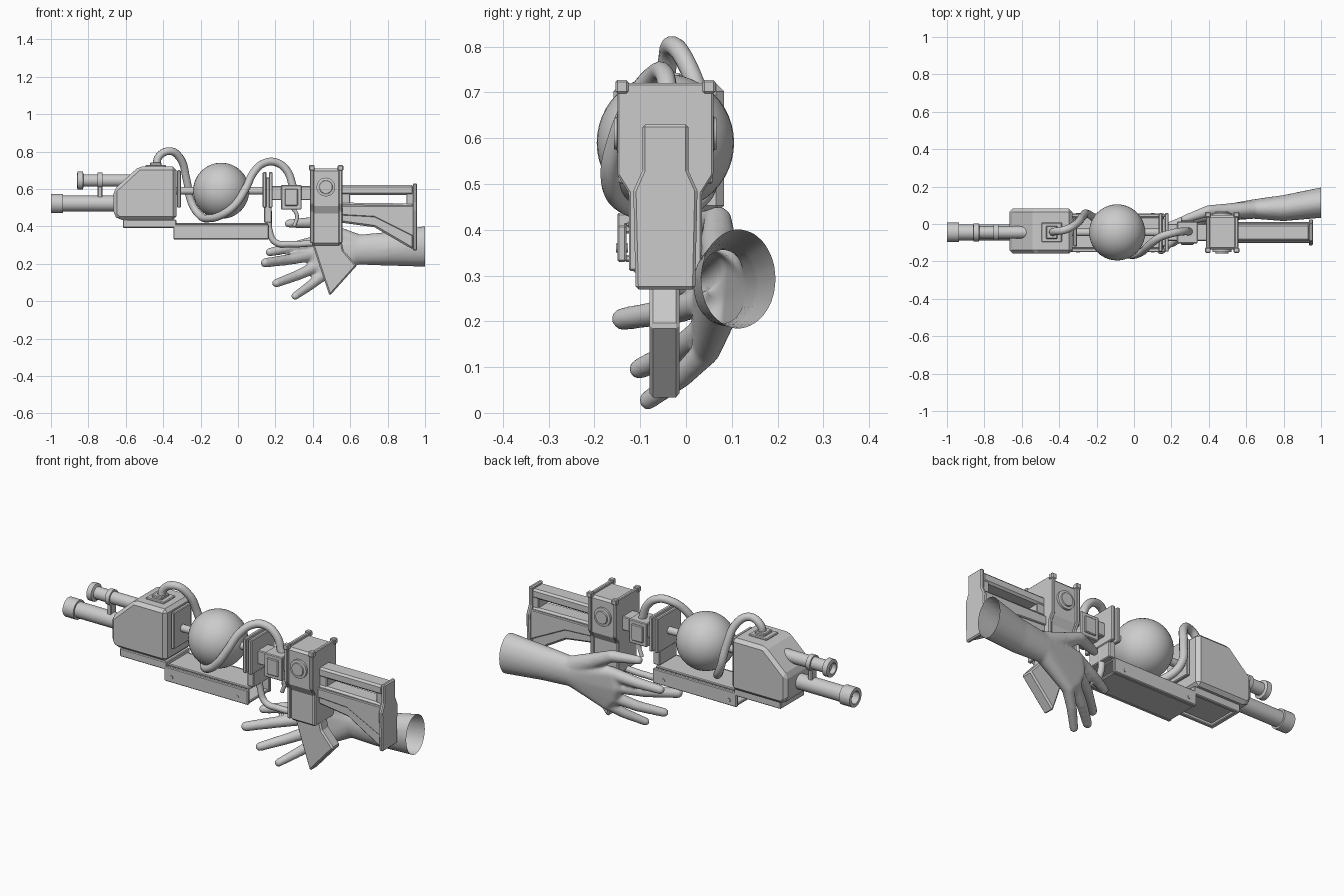
import bpy, bmesh, math
from mathutils import Vector, Matrix

if "Cube" in bpy.data.objects:
    bpy.data.objects.remove(bpy.data.objects["Cube"])

grey = bpy.data.materials.new("plain grey")
grey.diffuse_color = (0.6, 0.6, 0.6, 1)
grey.use_nodes = True
grey.node_tree.nodes["Principled BSDF"].inputs["Base Color"].default_value = grey.diffuse_color
CY = -0.045  # centre plane of the device


def finish(name, bm, bevel=0, smooth=30):
    bmesh.ops.recalc_face_normals(bm, faces=bm.faces)
    me = bpy.data.meshes.new(name)
    bm.to_mesh(me)
    bm.free()
    me.materials.append(grey)
    ob = bpy.data.objects.new(name, me)
    bpy.context.collection.objects.link(ob)
    if bevel:
        m = ob.modifiers.new("bevel", 'BEVEL')
        m.width, m.segments, m.limit_method = bevel, 1, 'ANGLE'
    if smooth:
        bpy.ops.object.select_all(action='DESELECT')
        ob.select_set(True)
        bpy.context.view_layer.objects.active = ob
        bpy.ops.object.shade_smooth_by_angle(angle=math.radians(smooth))
    return ob


def box(name, x0, x1, y0, y1, z0, z1, bevel=0.004):
    bm = bmesh.new()
    bmesh.ops.create_cube(bm, size=1)
    for v in bm.verts:
        v.co = ((x0 + x1) / 2 + v.co.x * (x1 - x0), (y0 + y1) / 2 + v.co.y * (y1 - y0),
                (z0 + z1) / 2 + v.co.z * (z1 - z0))
    return finish(name, bm, bevel, 0)


def prism(name, pts, a, b, axis='Y', bevel=0.004):
    """Extrude an outline: (x, z) along y, or (y, z) along x."""
    bm = bmesh.new()
    if axis == 'Y':
        vs, d = [bm.verts.new((p, a, q)) for p, q in pts], (0, b - a, 0)
    else:
        vs, d = [bm.verts.new((a, p, q)) for p, q in pts], (b - a, 0, 0)
    f = bm.faces.new(vs)
    r = bmesh.ops.extrude_face_region(bm, geom=[f])
    bmesh.ops.translate(bm, vec=d, verts=[v for v in r['geom'] if isinstance(v, bmesh.types.BMVert)])
    return finish(name, bm, bevel, 0)


def lathe(name, prof, origin, axis='X', n=28):
    """Spin a profile of (distance, radius) around an axis."""
    bm = bmesh.new()
    rings = []
    for t, r in prof:
        ring = []
        for i in range(n):
            c, s = r * math.cos(math.tau * i / n), r * math.sin(math.tau * i / n)
            co = Vector((t, c, s)) if axis == 'X' else Vector((c, t, s))
            ring.append(bm.verts.new(co + Vector(origin)))
        rings.append(ring)
    for p, q in zip(rings, rings[1:]):
        for i in range(n):
            bm.faces.new((p[i], p[(i + 1) % n], q[(i + 1) % n], q[i]))
    bm.faces.new(rings[0])
    bm.faces.new(rings[-1])
    return finish(name, bm)


def pipe(name, pts, r):
    cu = bpy.data.curves.new(name, 'CURVE')
    cu.dimensions, cu.bevel_depth, cu.bevel_resolution = '3D', r, 4
    cu.resolution_u, cu.use_fill_caps = 8, True
    sp = cu.splines.new('BEZIER')
    sp.bezier_points.add(len(pts) - 1)
    for b, p in zip(sp.bezier_points, pts):
        b.co, b.handle_left_type, b.handle_right_type = p, 'AUTO', 'AUTO'
    cu.materials.append(grey)
    ob = bpy.data.objects.new(name, cu)
    bpy.context.collection.objects.link(ob)


# barrels at the front end
lathe("barrel", [(-0.96, 0.034), (-1, 0.034), (-1, 0.052), (-0.935, 0.052), (-0.935, 0.042), (-0.64, 0.042)],
      (0, CY, 0.522))
lathe("upper_tube", [(-0.84, 0.024), (-0.862, 0.03), (-0.858, 0.048), (-0.83, 0.048), (-0.825, 0.033),
                     (-0.56, 0.033)], (0, CY, 0.645))
box("tube_bracket", -0.75, -0.725, CY - 0.022, CY + 0.022, 0.55, 0.66)
lathe("tube_ring", [(-0.75, 0.042), (-0.725, 0.042)], (0, CY, 0.645))

# front housing
prism("front_housing", [(-0.665, 0.46), (-0.64, 0.435), (-0.33, 0.435), (-0.33, 0.72), (-0.53, 0.72),
                        (-0.665, 0.595)], -0.158, 0.083, bevel=0.025)
box("hose_cap_base", -0.495, -0.385, CY - 0.052, CY + 0.052, 0.71, 0.728)
box("hose_cap_top", -0.47, -0.41, CY - 0.035, CY + 0.035, 0.72, 0.742)
box("housing_back_plate", -0.325, -0.305, -0.12, 0.03, 0.5, 0.7)
lathe("core_rod", [(-0.34, 0.02), (0.14, 0.02)], (0, CY, 0.59))

# sphere and the hose that wraps under it
bm = bmesh.new()
bmesh.ops.create_uvsphere(bm, u_segments=40, v_segments=24, radius=0.15,
                          matrix=Matrix.Translation((-0.09, CY, 0.59)))
finish("sphere_tank", bm)
pipe("hose", [(-0.435, CY, 0.72), (-0.425, -0.04, 0.77), (-0.365, -0.03, 0.802), (-0.31, 0, 0.765),
              (-0.275, 0.04, 0.65), (-0.25, 0.055, 0.53), (-0.205, 0.02, 0.46), (-0.15, -0.08, 0.443),
              (-0.09, -0.14, 0.46), (-0.02, -0.165, 0.51), (0.04, -0.15, 0.6), (0.085, -0.11, 0.69),
              (0.14, -0.07, 0.738), (0.2, -0.05, 0.743), (0.26, -0.04, 0.7), (0.295, -0.04, 0.61)], 0.021)

# lower frame and tray
for n, y in (("front", -0.14), ("back", 0.045)):
    box("lower_rail_" + n, -0.61, -0.33, y - 0.01, y + 0.01, 0.392, 0.418)
    box("tray_side_" + n, -0.345, 0.165, y - 0.01, y + 0.01, 0.33, 0.41)
    for x in (-0.3, 0.1):
        lathe("tray_bolt_" + n, [(-0.013, 0.01), (0.013, 0.01)], (x, y, 0.36), 'Y', 12)
box("lower_rail_cross", -0.615, -0.59, -0.15, 0.055, 0.392, 0.437)
box("lower_rail_top", -0.61, 0.16, -0.13, 0.035, 0.405, 0.418)
box("tray_floor", -0.34, 0.16, -0.135, 0.04, 0.33, 0.345)
box("link_bar", -0.61, -0.33, -0.15, 0.055, 0.41, 0.436)

# twin upright plates, core and clamp
for x in (0.132, 0.165):
    box("upright_plate", x, x + 0.02, -0.148, 0.058, 0.5, 0.69)
box("plate_spacer", 0.14, 0.18, -0.12, 0.03, 0.42, 0.66)
box("core_block", 0.18, 0.4, CY - 0.045, CY + 0.045, 0.54, 0.615)
box("clamp", 0.23, 0.34, CY - 0.058, CY + 0.058, 0.49, 0.62)
box("clamp_face", 0.25, 0.32, CY - 0.066, CY + 0.066, 0.51, 0.6)
pipe("guard", [(0.165, CY, 0.48), (0.17, CY, 0.37), (0.2, CY, 0.315), (0.28, CY, 0.305), (0.41, CY, 0.31)], 0.017)
pipe("trigger", [(0.29, CY, 0.5), (0.315, CY, 0.46), (0.3, CY, 0.4)], 0.01)

# receiver with flanged ends
flange = [(-0.15, 0.72), (0.06, 0.72), (0.06, 0.52), (0.035, 0.48), (0.035, 0.31),
          (-0.125, 0.31), (-0.125, 0.48), (-0.15, 0.52)]
prism("receiver", [(CY + (y - CY) * 0.88, z - 0.012) for y, z in flange], 0.395, 0.55, 'X', 0.012)
for x in (0.385, 0.538):
    prism("receiver_flange", flange, x, x + 0.02, 'X')
    for y in (-0.14, 0.05):
        box("flange_lug", x - 0.005, x + 0.025, y - 0.014, y + 0.014, 0.698, 0.727)
for s in (-1, 1):
    lathe("dial", [(0, 0.05), (s * 0.012, 0.05), (s * 0.014, 0.036), (s * 0.02, 0.034)],
          (0.47, CY + s * 0.092, 0.61), 'Y')

# stock
box("stock_rail", 0.55, 0.94, CY - 0.045, CY + 0.045, 0.568, 0.62, 0.01)
box("stock_post_front", 0.55, 0.6, CY - 0.04, CY + 0.04, 0.5, 0.6)
box("stock_post_back", 0.9, 0.94, CY - 0.04, CY + 0.04, 0.5, 0.6)
prism("stock_body", [(0.55, 0.527), (0.94, 0.522), (0.94, 0.275), (0.91, 0.29), (0.73, 0.395), (0.55, 0.42)],
      CY - 0.048, CY + 0.048, bevel=0.01)
prism("stock_side_panel", [(0.55, 0.51), (0.94, 0.51), (0.94, 0.345), (0.73, 0.45), (0.55, 0.46)],
      CY - 0.056, CY + 0.056)
prism("butt_plate", [(-0.095, 0.63), (0.005, 0.63), (0.005, 0.53), (0.025, 0.485), (0.02, 0.27),
                     (-0.11, 0.27), (-0.115, 0.485), (-0.095, 0.53)], 0.935, 0.957, 'X', 0.006)

# grip
prism("grip", [(0.395, 0.315), (0.55, 0.335), (0.565, 0.27), (0.635, 0.19), (0.49, 0.028), (0.435, 0.19)],
      -0.08, -0.014, bevel=0.008)

# hand: hulls around ellipsoids, fused into one skin
hand_bm = bmesh.new()


def hull(*blobs):
    part = bmesh.new()
    for x, y, z, rx, ry, rz in blobs:
        bmesh.ops.create_icosphere(part, subdivisions=3, radius=1,
                                   matrix=Matrix.Translation((x, y, z)) @ Matrix.Diagonal((rx, ry, rz, 1)))
    r = bmesh.ops.convex_hull(part, input=part.verts)
    junk = {v for v in r['geom_interior'] + r['geom_unused'] if isinstance(v, bmesh.types.BMVert)}
    bmesh.ops.delete(part, geom=list(junk), context='VERTS')
    me = bpy.data.meshes.new("part")
    part.to_mesh(me)
    part.free()
    hand_bm.from_mesh(me)
    bpy.data.meshes.remove(me)


def finger(pts, r0, r1):
    k = len(pts) - 1
    for i in range(k):
        ra, rb = (r0 + (r1 - r0) * j / k for j in (i, i + 1))
        hull((*pts[i], ra, ra, ra), (*pts[i + 1], rb, rb, rb))


hull((1.04, 0.12, 0.295, 0.03, 0.084, 0.113), (0.8, 0.085, 0.28, 0.03, 0.07, 0.09))
hull((0.8, 0.085, 0.28, 0.03, 0.07, 0.09), (0.64, 0.08, 0.275, 0.04, 0.052, 0.08))
hull((0.64, 0.08, 0.275, 0.04, 0.052, 0.08), (0.41, 0.055, 0.315, 0.035, 0.035, 0.035),
     (0.39, 0.05, 0.245, 0.035, 0.035, 0.035), (0.41, 0.045, 0.18, 0.033, 0.033, 0.033),
     (0.45, 0.045, 0.135, 0.03, 0.03, 0.03))
hull((0.64, 0.08, 0.3, 0.04, 0.045, 0.06), (0.5, 0.07, 0.37, 0.04, 0.04, 0.04))
finger([(0.5, 0.07, 0.37), (0.4, 0.07, 0.42), (0.27, 0.025, 0.415)], 0.04, 0.022)
finger([(0.41, 0.055, 0.315), (0.28, 0.02, 0.285), (0.17, -0.02, 0.262)], 0.034, 0.023)
finger([(0.39, 0.045, 0.245), (0.27, -0.03, 0.222), (0.145, -0.138, 0.205)], 0.033, 0.025)
finger([(0.41, 0.04, 0.18), (0.31, -0.02, 0.135), (0.205, -0.102, 0.096)], 0.032, 0.023)
finger([(0.45, 0.045, 0.135), (0.38, -0.01, 0.08), (0.305, -0.083, 0.027)], 0.03, 0.021)
raw = finish("hand_raw", hand_bm, 0, 0)
m = raw.modifiers.new("fuse", 'REMESH')
m.mode, m.voxel_size = 'VOXEL', 0.008
m = raw.modifiers.new("soften", 'SMOOTH')
m.factor, m.iterations = 0.5, 6
bpy.context.view_layer.update()
me = bpy.data.meshes.new_from_object(raw.evaluated_get(bpy.context.evaluated_depsgraph_get()))
bm = bmesh.new()
bm.from_mesh(me)
# open end of the forearm
bmesh.ops.bisect_plane(bm, geom=bm.verts[:] + bm.edges[:] + bm.faces[:], plane_co=(1, 0, 0),
                       plane_no=(1, 0, 0), clear_outer=True)
bpy.data.objects.remove(raw)
finish("hand", bm, 0, 80)
